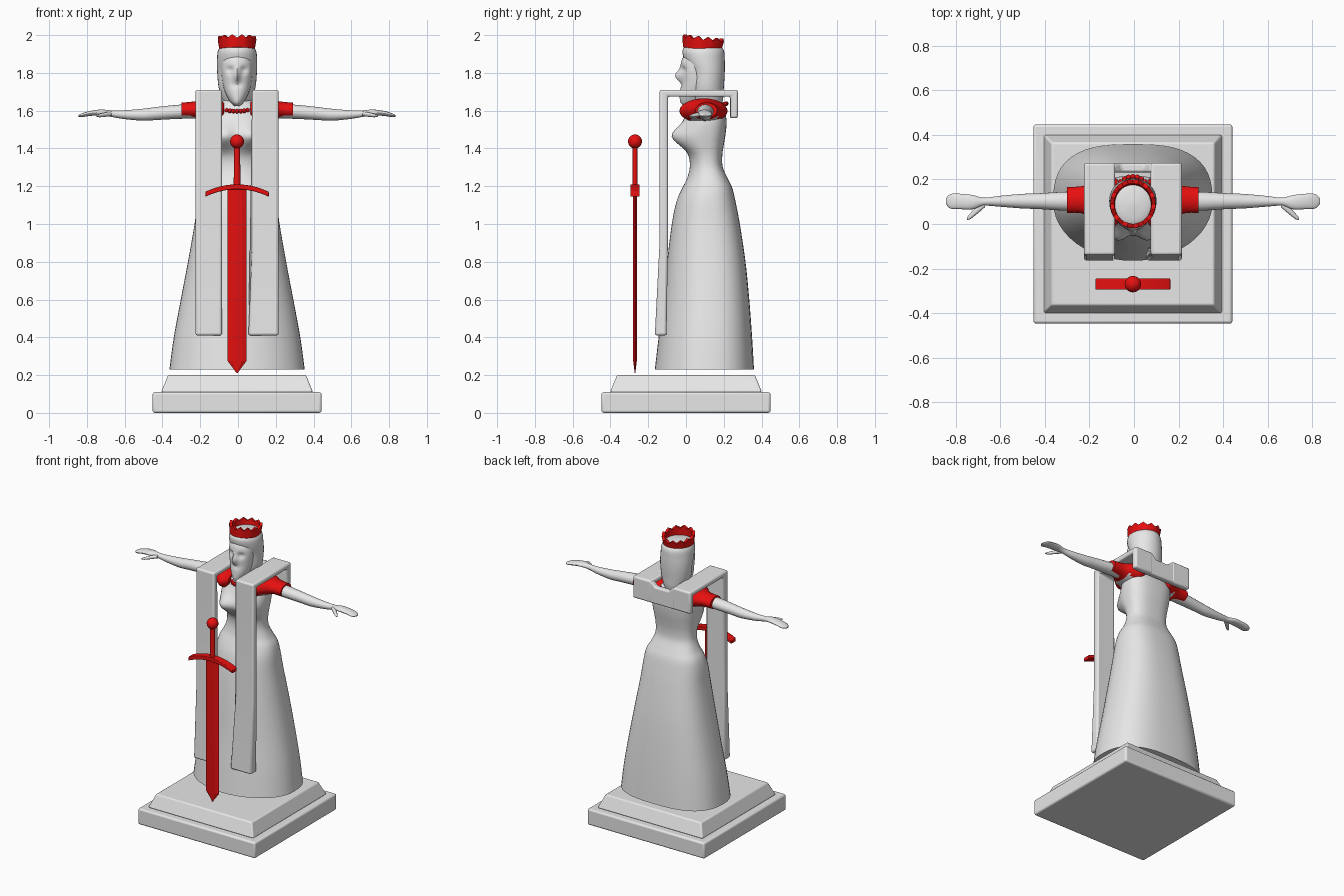
import bpy, bmesh, math
from mathutils import Matrix, Vector

if "Cube" in bpy.data.objects:
    bpy.data.objects.remove(bpy.data.objects["Cube"], do_unlink=True)

X0 = -0.005  # shared centre line


def material(name, rgb):
    m = bpy.data.materials.new(name)
    m.use_nodes = True
    m.diffuse_color = (*rgb, 1)
    m.node_tree.nodes["Principled BSDF"].inputs["Base Color"].default_value = (*rgb, 1)
    return m


STONE = material("pale stone", (0.8, 0.8, 0.8))
RED = material("bright red", (0.8, 0.005, 0.005))


def finish(name, bm, mats, angle=40, bevel=0):
    bmesh.ops.recalc_face_normals(bm, faces=bm.faces)
    mesh = bpy.data.meshes.new(name)
    bm.to_mesh(mesh)
    bm.free()
    ob = bpy.data.objects.new(name, mesh)
    bpy.context.collection.objects.link(ob)
    ob.location.x = X0
    for m in mats:
        mesh.materials.append(m)
    bpy.ops.object.select_all(action="DESELECT")
    ob.select_set(True)
    bpy.context.view_layer.objects.active = ob
    bpy.ops.object.shade_smooth_by_angle(angle=math.radians(angle))
    if bevel:
        mod = ob.modifiers.new("soft edges", "BEVEL")
        mod.width, mod.segments = bevel, 3
    return ob


def spline(rows, steps):
    """Catmull-Rom blend between section rows."""
    out = []
    for i in range(len(rows) - 1):
        a, b, c, d = (rows[max(i - 1, 0)], rows[i], rows[i + 1], rows[min(i + 2, len(rows) - 1)])
        for k in range(steps):
            t = k / steps
            out.append([q + 0.5 * t * (r - p + t * (2*p - 5*q + 4*r - s + t * (3*(q - r) + s - p)))
                        for p, q, r, s in zip(a, b, c, d)])
    return out + [list(rows[-1])]


def loft(rows, axis="z", n=32, steps=4, back=2.0, side=1):
    """Rows are (position, u min, u max, v min, v max) along the axis."""
    bm = bmesh.new()
    rings = []
    for t, u0, u1, v0, v1 in spline(rows, steps):
        ring = []
        for k in range(n):
            a = math.tau * k / n
            c, s = math.cos(a), math.sin(a)
            e = 2 / (back if s > 0 else 2)
            u = (u0 + u1) / 2 + (u1 - u0) / 2 * math.copysign(abs(c) ** e, c)
            v = (v0 + v1) / 2 + (v1 - v0) / 2 * math.copysign(abs(s) ** e, s)
            ring.append(bm.verts.new((u, v, t) if axis == "z" else (t * side, u, v)))
        rings.append(ring)
    for r, q in zip(rings, rings[1:]):
        for k in range(n):
            bm.faces.new((r[k], r[(k + 1) % n], q[(k + 1) % n], q[k]))
    bm.faces.new(rings[0])
    bm.faces.new(rings[-1])
    return bm


def upright(rows, **kw):
    return loft([(z, -w, w, f, b) for z, w, f, b in rows], **kw)


def sculpt(bm, bumps, y_limit):
    """Push the front surface along y with soft bumps."""
    for v in bm.verts:
        if v.co.y < y_limit:
            x, z = v.co.x, v.co.z
            v.co.y += sum(h * math.exp(-((x - bx) / sx) ** 2 - ((z - bz) / sz) ** 2)
                          for bx, bz, sx, sz, h in bumps)


def prism(points, axis, lo, hi):
    """Extrude an outline along x (points y,z) or y (points x,z)."""
    bm = bmesh.new()
    place = (lambda p, t: (t, p[0], p[1])) if axis == "x" else (lambda p, t: (p[0], t, p[1]))
    a, b = [[bm.verts.new(place(p, t)) for p in points] for t in (lo, hi)]
    bm.faces.new(a)
    bm.faces.new(b)
    for i in range(len(a)):
        j = (i + 1) % len(a)
        bm.faces.new((a[i], a[j], b[j], b[i]))
    return bm


def slab(z0, z1, half0, half1):
    bm = bmesh.new()
    bmesh.ops.create_cube(bm, size=2)
    for v in bm.verts:
        top = v.co.z > 0
        h = half1 if top else half0
        v.co = (v.co.x * h, v.co.y * h, z1 if top else z0)
    return bm


def ball(bm, centre, r, seg=10):
    bmesh.ops.create_uvsphere(bm, u_segments=seg, v_segments=seg // 2 + 2, radius=r,
                              matrix=Matrix.Translation(centre))


# Stepped pedestal
finish("pedestal_base", slab(0, 0.11, 0.447, 0.447), [STONE], bevel=0.012)
finish("pedestal_step", slab(0.11, 0.2, 0.402, 0.365), [STONE], bevel=0.008)

# Gown: flared skirt, narrow waist, bodice and neck
gown = upright([(0.23, 0.358, -0.165, 0.36), (0.4, 0.335, -0.145, 0.35), (0.6, 0.298, -0.12, 0.335),
                (0.8, 0.26, -0.1, 0.315), (1.0, 0.225, -0.075, 0.285), (1.12, 0.21, -0.05, 0.262),
                (1.19, 0.193, -0.02, 0.245), (1.24, 0.165, 0.005, 0.222), (1.3, 0.142, 0.02, 0.195),
                (1.36, 0.14, 0.015, 0.192), (1.42, 0.15, -0.01, 0.2), (1.48, 0.16, -0.02, 0.21),
                (1.55, 0.165, -0.01, 0.215), (1.605, 0.15, 0.015, 0.2), (1.64, 0.1, 0.035, 0.185),
                (1.665, 0.06, 0.045, 0.17), (1.72, 0.05, 0.045, 0.16)], n=48, back=2.7)
sculpt(gown, [(s * 0.075, 1.465, 0.062, 0.06, -0.068) for s in (-1, 1)], 0.1)
finish("gown", gown, [STONE])

# Hooded head
finish("hood", upright([(1.61, 0.055, 0.06, 0.18), (1.66, 0.078, 0.035, 0.196), (1.72, 0.097, 0.025, 0.2),
                        (1.8, 0.105, 0.02, 0.205), (1.87, 0.106, -0.01, 0.205), (1.92, 0.1, -0.018, 0.2),
                        (1.945, 0.075, 0.01, 0.17), (1.955, 0.01, 0.08, 0.1)]), [STONE])
face = upright([(1.625, 0.015, -0.01, 0.08), (1.645, 0.035, -0.03, 0.1), (1.69, 0.06, -0.033, 0.12),
                (1.75, 0.077, -0.027, 0.14), (1.82, 0.083, -0.03, 0.14), (1.87, 0.078, -0.022, 0.14),
                (1.895, 0.05, -0.005, 0.12)], n=48, steps=6)
sculpt(face, [(0, 1.785, 0.014, 0.03, -0.03), (0, 1.737, 0.025, 0.012, 0.008)]
       + [(s * 0.036, 1.815, 0.02, 0.018, 0.018) for s in (-1, 1)], 0.03)
finish("face", face, [STONE])

# Tilted crown with pointed rim
crown = bmesh.new()
count = 48
rows = [[], [], [], []]
for k in range(count):
    a = math.tau * k / count
    tip = 0.05 + 0.018 * (1 - abs(k % 4 - 2) / 2)
    for row, r, z in zip(rows, (0.094, 0.102, 0.084, 0.08), (0, tip, tip, 0)):
        row.append(crown.verts.new((r * math.cos(a), 1.08 * r * math.sin(a), z)))
for r, q in zip(rows, rows[1:] + rows[:1]):
    for k in range(count):
        j = (k + 1) % count
        crown.faces.new((r[k], r[j], q[j], q[k]))
bmesh.ops.transform(crown, verts=crown.verts,
                    matrix=Matrix.Translation((0, 0.085, 1.925)) @ Matrix.Rotation(-0.11, 4, "X"))
finish("crown", crown, [RED], angle=30)

# Beaded neckline
beads = bmesh.new()
for k in range(28):
    a = math.tau * k / 28
    ball(beads, (0.088 * math.cos(a), 0.105 + 0.108 * math.sin(a), 1.617 + 0.02 * math.sin(a)), 0.012, 8)
finish("neckline_beads", beads, [RED])

for side, word in ((-1, "right"), (1, "left")):
    # Outstretched arm with a flat hand and a thumb
    finish(word + "_arm", loft([
        (0.15, 0.06, 0.15, 1.56, 1.64), (0.3, 0.06, 0.145, 1.557, 1.632), (0.42, 0.067, 0.138, 1.551, 1.62),
        (0.5, 0.07, 0.135, 1.547, 1.61), (0.6, 0.078, 0.126, 1.556, 1.602), (0.67, 0.082, 0.118, 1.568, 1.602),
        (0.72, 0.066, 0.13, 1.575, 1.606), (0.78, 0.067, 0.136, 1.572, 1.598),
        (0.82, 0.07, 0.134, 1.566, 1.586), (0.84, 0.09, 0.115, 1.568, 1.576)],
        axis="x", n=20, side=side), [STONE])
    finish(word + "_thumb", loft([
        (0.665, 0.075, 0.1, 1.572, 1.595), (0.7, 0.045, 0.08, 1.567, 1.59), (0.73, 0.022, 0.048, 1.565, 1.582),
        (0.745, 0.018, 0.03, 1.568, 1.576)], axis="x", n=12, side=side), [STONE])

    # Short sleeve spreading over the shoulder, its underarm part of the gown
    sleeve = loft([(0.07, 0.0, 0.2, 1.56, 1.645), (0.11, -0.035, 0.22, 1.535, 1.662),
                   (0.16, -0.005, 0.205, 1.545, 1.664), (0.22, 0.045, 0.172, 1.56, 1.65),
                   (0.295, 0.05, 0.166, 1.562, 1.642)], axis="x", n=28, side=side)
    sleeve.normal_update()
    for f in sleeve.faces:
        c = f.calc_center_median()
        if abs(c.x) < 0.19 and c.z < 1.59 and 0.03 < c.y < 0.17:
            f.material_index = 1
    finish(word + "_sleeve", sleeve, [RED, STONE])

    # Long stole panel folded over the shoulder
    outline = [(-0.165, 0.41), (-0.14, 0.9), (-0.14, 1.71), (0.275, 1.71), (0.275, 1.56),
               (0.235, 1.56), (0.235, 1.675), (-0.096, 1.675), (-0.096, 0.9), (-0.103, 0.41)]
    lo, hi = sorted((side * 0.08, side * 0.22))
    stole = prism(outline, "x", lo, hi)
    for v in stole.verts:
        if side > 0 and v.co.z < 0.5 and v.co.x < 0.1:
            v.co.x -= 0.02
    finish(word + "_stole_panel", stole, [STONE], bevel=0.012)

# Stole back with a dip behind the neck
finish("stole_back", prism([(-0.2, 1.56), (0.2, 1.56), (0.2, 1.71), (0.08, 1.705), (0.05, 1.675),
                            (-0.05, 1.675), (-0.08, 1.705), (-0.2, 1.71)], "y", 0.232, 0.273),
       [STONE], bevel=0.01)

# Upright sword
Y = -0.27
finish("sword_blade", upright([(0.21, 0.002, Y - 0.002, Y + 0.002), (0.275, 0.05, Y - 0.011, Y + 0.011),
                               (1.19, 0.05, Y - 0.011, Y + 0.011)], n=6, steps=1), [RED], angle=10)
xs = [-0.168 + 0.024 * k for k in range(15)]
curve = [(x, 1.197 - 1.4 * x * x) for x in xs]
guard = [(x, z + 0.013) for x, z in curve] + [(x, z - 0.013) for x, z in reversed(curve)]
finish("sword_guard", prism(guard, "y", Y - 0.025, Y + 0.025), [RED], bevel=0.004)
finish("sword_grip", upright([(1.19, 0.018, Y - 0.014, Y + 0.014), (1.42, 0.016, Y - 0.013, Y + 0.013)],
                             n=16, steps=1), [RED])
pommel = bmesh.new()
ball(pommel, Vector((0, Y, 1.437)), 0.037, 24)
finish("sword_pommel", pommel, [RED])
